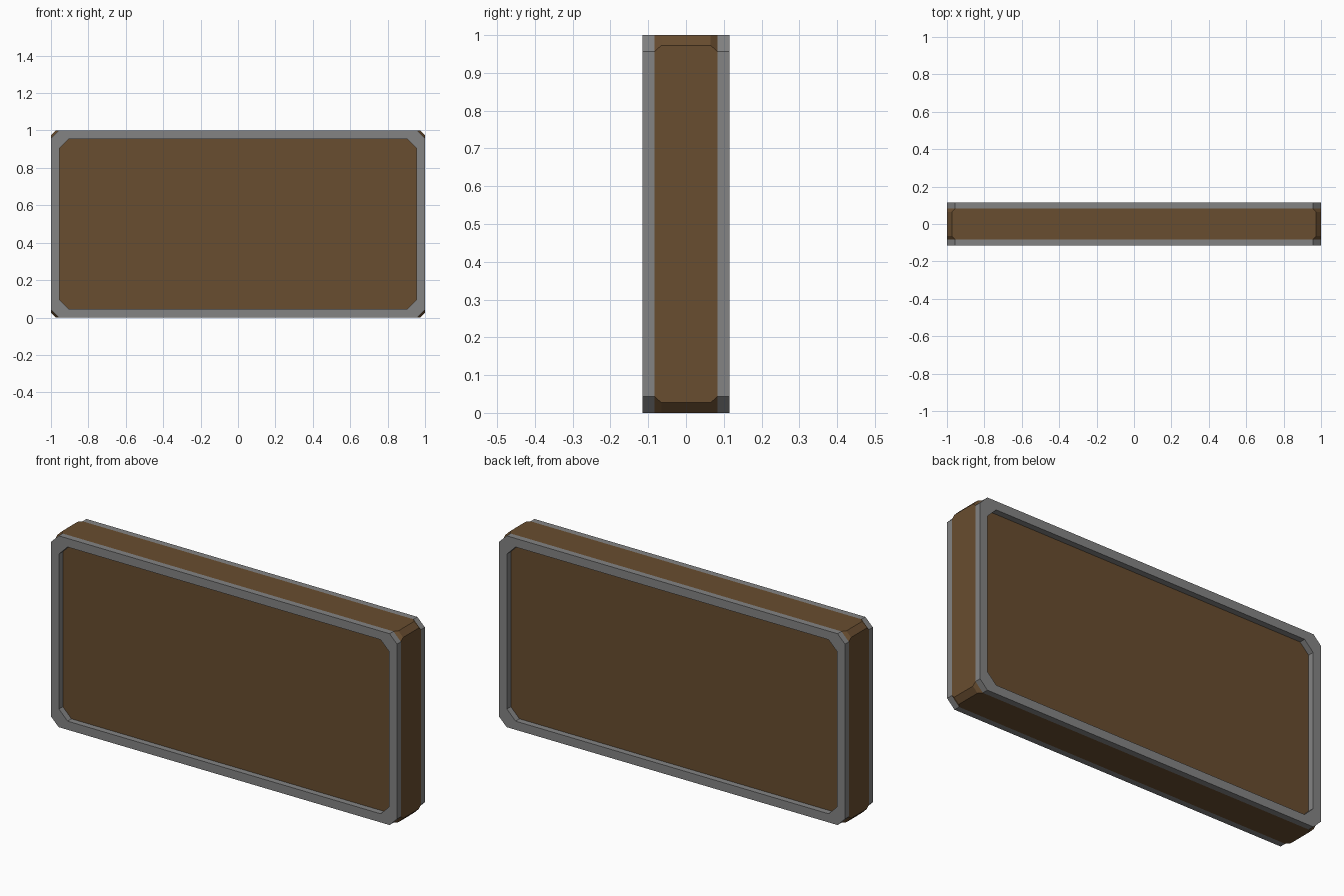
import bpy
import bmesh

cube = bpy.data.objects.get("Cube")
if cube:
    bpy.data.objects.remove(cube)

HALF_X, HALF_Z = 1.0, 0.5
CORE_Y, RIM_Y = 0.083, 0.115     # half depth of the core and of the rims


def material(name, rgb):
    mat = bpy.data.materials.new(name)
    mat.use_nodes = True
    color = (*rgb, 1)
    mat.diffuse_color = color
    bsdf = mat.node_tree.nodes["Principled BSDF"]
    bsdf.inputs["Base Color"].default_value = color
    bsdf.inputs["Roughness"].default_value = 0.8
    return mat


def outline(bm, y, inset, cut):
    """Rectangle with clipped corners, as a loop of vertices at depth y."""
    x, z = HALF_X - inset, HALF_Z - inset
    points = [(x - cut, z), (x, z - cut), (x, cut - z), (x - cut, -z),
              (cut - x, -z), (-x, cut - z), (-x, z - cut), (cut - x, z)]
    return [bm.verts.new((px, y, pz + HALF_Z)) for px, pz in points]


def bridge(bm, a, b):
    for i in range(len(a)):
        j = (i + 1) % len(a)
        bm.faces.new((a[i], a[j], b[j], b[i]))


def finish(bm, name, mat):
    bmesh.ops.recalc_face_normals(bm, faces=bm.faces)
    mesh = bpy.data.meshes.new(name)
    bm.to_mesh(mesh)
    bm.free()
    mesh.materials.append(mat)
    obj = bpy.data.objects.new(name, mesh)
    bpy.context.collection.objects.link(obj)
    return obj


brown = material("brown wood", (0.140, 0.074, 0.029))
grey = material("grey metal", (0.230, 0.230, 0.230))

# Solid core: corners are clipped deeper towards the rims
bm = bmesh.new()
sections = [(-CORE_Y, 0.043), (-0.065, 0.027), (0.065, 0.027), (CORE_Y, 0.043)]
loops = [outline(bm, y, 0, cut) for y, cut in sections]
for a, b in zip(loops, loops[1:]):
    bridge(bm, a, b)
bm.faces.new(loops[0])
bm.faces.new(loops[-1])
finish(bm, "core_panel", brown)

# Raised rims around the front and back panels
for side, name in ((-1, "front_rim"), (1, "back_rim")):
    bm = bmesh.new()
    outer_in = outline(bm, side * CORE_Y, 0, 0.043)
    outer_out = outline(bm, side * RIM_Y, 0, 0.043)
    inner_out = outline(bm, side * RIM_Y, 0.045, 0.05)
    inner_in = outline(bm, side * CORE_Y, 0.045, 0.05)
    ring = [outer_in, outer_out, inner_out, inner_in]
    for a, b in zip(ring, ring[1:]):
        bridge(bm, a, b)
    finish(bm, name, grey)
